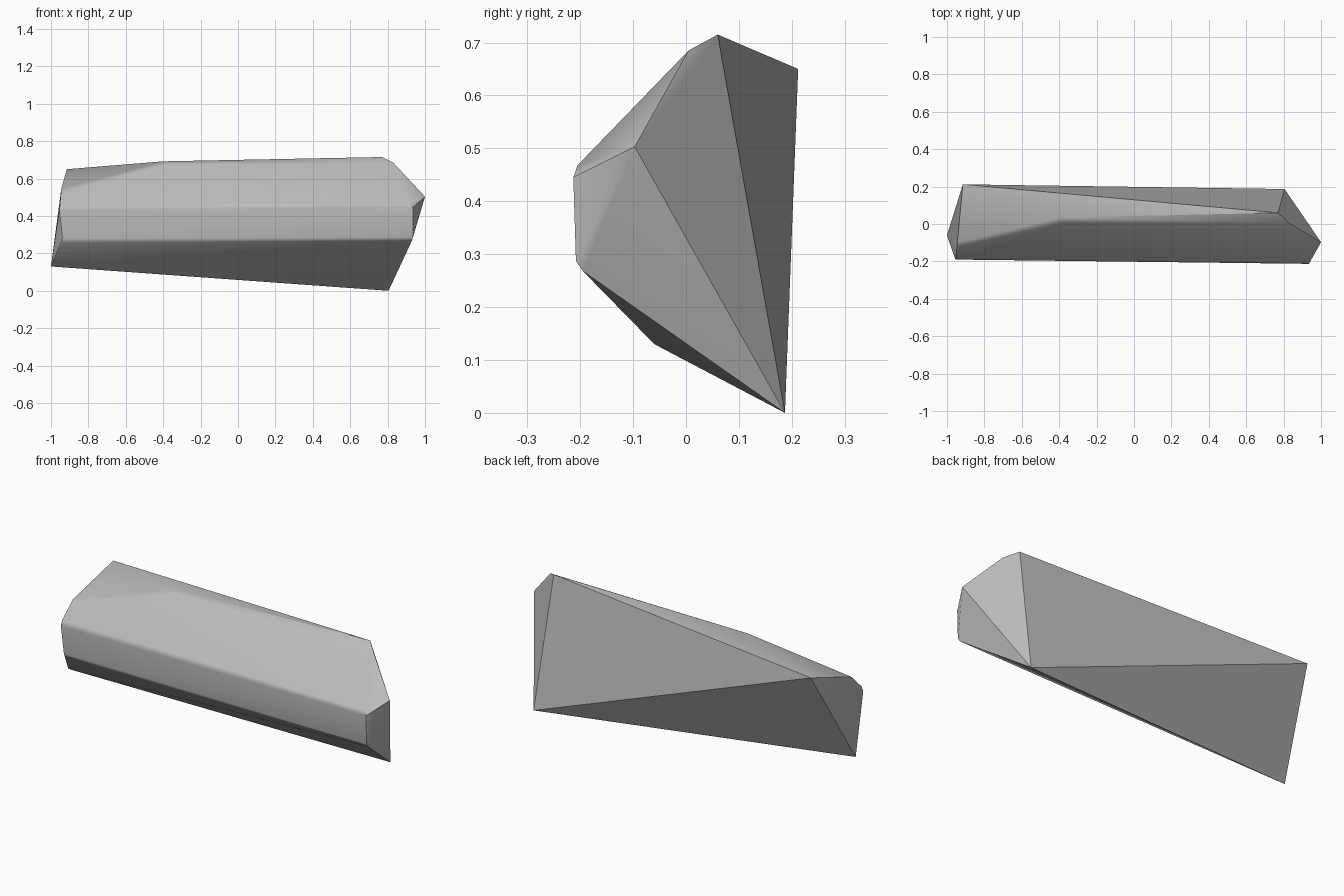
import bpy
import bmesh
import math

cube = bpy.data.objects.get("Cube")
if cube:
    bpy.data.objects.remove(cube, do_unlink=True)

# Stone colour
stone = bpy.data.materials.new("grey_stone")
stone.use_nodes = True
grey = (0.5, 0.5, 0.5, 1.0)
stone.diffuse_color = grey
bsdf = stone.node_tree.nodes["Principled BSDF"]
bsdf.inputs["Base Color"].default_value = grey
bsdf.inputs["Roughness"].default_value = 0.9

# Corners of the long chipped block
back_corners = [(-1, -0.06, 0.13), (0.805, 0.187, 0), (-0.915, 0.212, 0.65)]
top_ridge = [(0.77, 0.06, 0.715), (0.83, 0.005, 0.685),
             (-0.4, 0.034, 0.692), (-0.38, 0.005, 0.675)]
right_tip = [(1, -0.097, 0.503)]
left_shoulder = [(-0.945, -0.1, 0.545), (-0.94, -0.12, 0.528)]

# Softened front edges, each running from the left end to the right end
front_edges = [
    ((-0.952, -0.183, 0.46), (0.917, -0.205, 0.468)),
    ((-0.955, -0.19, 0.43), (0.935, -0.213, 0.445)),
    ((-0.938, -0.188, 0.28), (0.935, -0.208, 0.287)),
    ((-0.94, -0.172, 0.256), (0.93, -0.195, 0.268)),
]
points = back_corners + top_ridge + right_tip + left_shoulder
points += [p for edge in front_edges for p in edge]

# Wrap the corners in a faceted skin
bm = bmesh.new()
for p in points:
    bm.verts.new(p)
hull = bmesh.ops.convex_hull(bm, input=bm.verts)
loose = [v for v in bm.verts if not v.link_faces]
bmesh.ops.delete(bm, geom=loose, context="VERTS")
bmesh.ops.recalc_face_normals(bm, faces=bm.faces)
mesh = bpy.data.meshes.new("rock")
bm.to_mesh(mesh)
bm.free()
mesh.materials.append(stone)

rock = bpy.data.objects.new("rock", mesh)
bpy.context.collection.objects.link(rock)
bpy.context.view_layer.objects.active = rock
rock.select_set(True)

# Soft front edges, crisp broken ends and back
bpy.ops.object.shade_smooth_by_angle(angle=math.radians(32))
weighted = rock.modifiers.new("weighted_normals", "WEIGHTED_NORMAL")
weighted.keep_sharp = True
